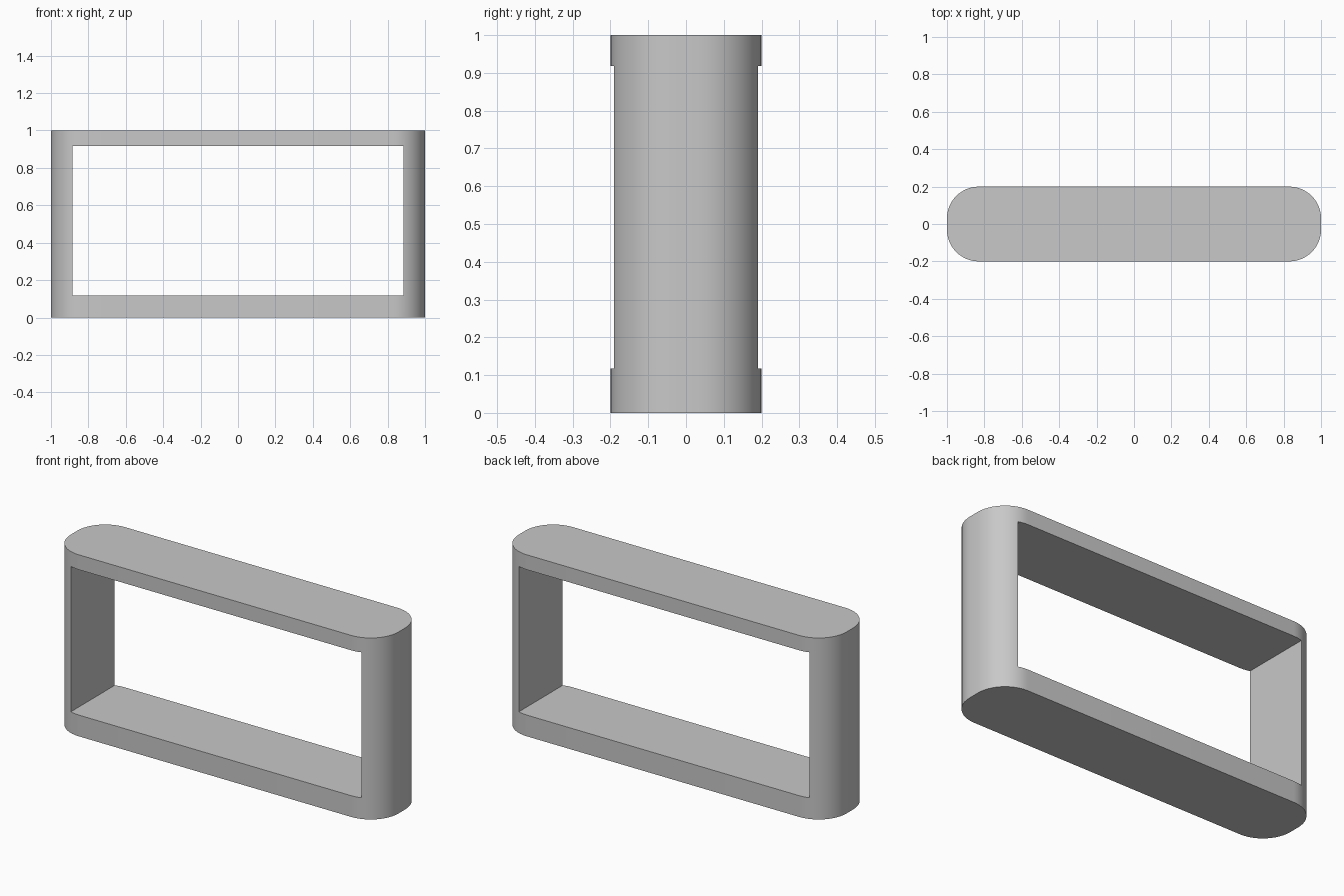
import bpy, bmesh
from math import pi, cos, sin, radians

default = bpy.data.objects.get("Cube")
if default:
    bpy.data.objects.remove(default, do_unlink=True)

HALF_X, HALF_Y, HEIGHT, RADIUS = 1.0, 0.2, 1.0, 0.17
OPEN_X, OPEN_LOW, OPEN_HIGH = 0.885, 0.117, 0.918
STEPS = 12

grey = bpy.data.materials.new("plain grey")
grey.use_nodes = True
colour = (0.58, 0.58, 0.58, 1)
grey.diffuse_color = colour
grey.node_tree.nodes["Principled BSDF"].inputs["Base Color"].default_value = colour


def prism(name, outline, offset, depth):
    """Extrude a closed outline along a vector."""
    bm = bmesh.new()
    face = bm.faces.new([bm.verts.new(p) for p in outline])
    result = bmesh.ops.extrude_face_region(bm, geom=[face])
    moved = [v for v in result["geom"] if isinstance(v, bmesh.types.BMVert)]
    bmesh.ops.translate(bm, vec=[c * depth for c in offset], verts=moved)
    bmesh.ops.recalc_face_normals(bm, faces=bm.faces)
    mesh = bpy.data.meshes.new(name)
    bm.to_mesh(mesh)
    bm.free()
    mesh.materials.append(grey)
    obj = bpy.data.objects.new(name, mesh)
    bpy.context.collection.objects.link(obj)
    return obj


# Rounded footprint of the frame
footprint = []
for i, (sx, sy) in enumerate([(1, 1), (-1, 1), (-1, -1), (1, -1)]):
    for k in range(STEPS + 1):
        a = (i + k / STEPS) * pi / 2
        footprint.append((sx * (HALF_X - RADIUS) + RADIUS * cos(a),
                          sy * (HALF_Y - RADIUS) + RADIUS * sin(a), 0))
frame = prism("rounded_frame", footprint, (0, 0, 1), HEIGHT)

# Rectangular opening from front to back
opening = [(-OPEN_X, -1, OPEN_LOW), (OPEN_X, -1, OPEN_LOW),
           (OPEN_X, -1, OPEN_HIGH), (-OPEN_X, -1, OPEN_HIGH)]
cutter = prism("opening_cutter", opening, (0, 1, 0), 2)
cutter.hide_render = True

cut = frame.modifiers.new("opening", 'BOOLEAN')
cut.operation = 'DIFFERENCE'
cut.solver = 'EXACT'
cut.object = cutter
bpy.ops.object.select_all(action='DESELECT')
frame.select_set(True)
bpy.context.view_layer.objects.active = frame
bpy.ops.object.modifier_apply(modifier=cut.name)
bpy.data.objects.remove(cutter, do_unlink=True)

# Smooth round ends, crisp rims
bpy.ops.object.shade_smooth_by_angle(angle=radians(30))
